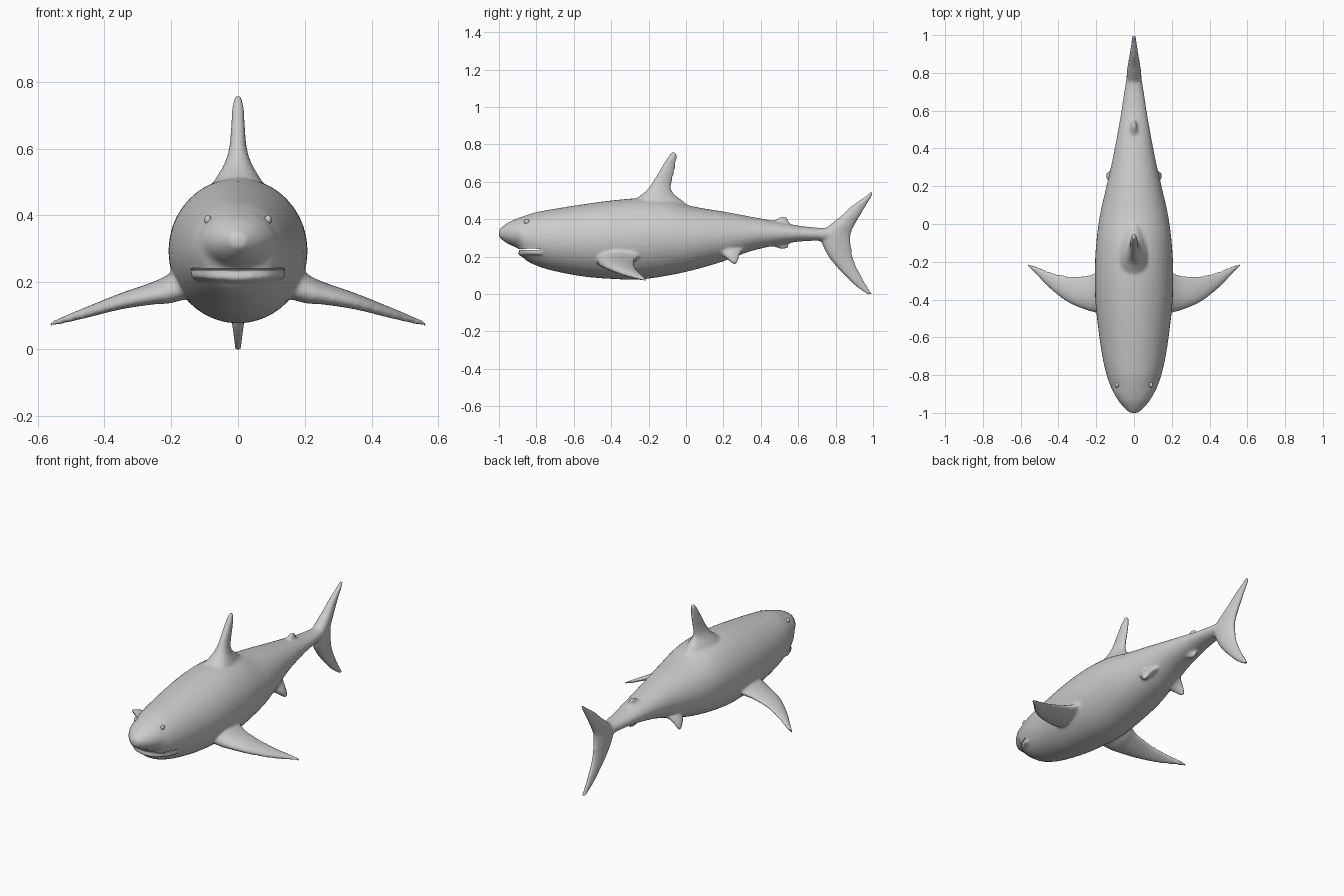
import bpy, math
from mathutils import Vector

if "Cube" in bpy.data.objects:
    bpy.data.objects.remove(bpy.data.objects["Cube"])


def spline(rows, steps=6):
    """Catmull-Rom interpolation through rows of numbers."""
    out = []
    for i in range(len(rows) - 1):
        a, b, c, d = (rows[max(0, min(len(rows) - 1, i + k))] for k in (-1, 0, 1, 2))
        for s in range(steps):
            t = s / steps
            out.append([0.5 * (2*q + (r-p)*t + (2*p-5*q+4*r-e)*t*t + (3*q-p-3*r+e)*t**3)
                        for p, q, r, e in zip(a, b, c, d)])
    return out + [list(rows[-1])]


def loft(name, rings):
    n = len(rings[0])
    verts = [v for ring in rings for v in ring]
    faces = [(i*n + j, i*n + (j+1) % n, (i+1)*n + (j+1) % n, (i+1)*n + j)
             for i in range(len(rings) - 1) for j in range(n)]
    faces += [tuple(range(n))[::-1], tuple(range(len(verts) - n, len(verts)))]
    me = bpy.data.meshes.new(name)
    me.from_pydata(verts, [], faces)
    ob = bpy.data.objects.new(name, me)
    bpy.context.collection.objects.link(ob)
    bpy.context.view_layer.objects.active = ob
    ob.select_set(True)
    bpy.ops.object.mode_set(mode='EDIT')
    bpy.ops.mesh.select_all(action='SELECT')
    bpy.ops.mesh.normals_make_consistent(inside=False)
    bpy.ops.object.mode_set(mode='OBJECT')
    ob.select_set(False)
    return ob


def fin(name, rows, axis, side=1, n=20):
    """rows: leading xyz, trailing xyz, half thickness along axis."""
    rings = []
    for r in spline(rows):
        lead, trail = Vector(r[:3]), Vector(r[3:6])
        ring = []
        for k in range(n):
            a = 2 * math.pi * k / n
            p = (lead + trail)/2 + (trail - lead)/2*math.cos(a) \
                + Vector(axis) * max(r[6], .008) * math.sin(a) * (1 - .3*math.cos(a))
            ring.append((p.x * side, p.y, p.z))
        rings.append(ring)
    return loft(name, rings)


def upright(name, rows):
    """Fin on the centre plane; rows: z, leading y, trailing y, half thickness."""
    return fin(name, [(0, l, z, 0, t, z, h) for z, l, t, h in rows], (1, 0, 0))


# body: y, top z, bottom z, half width
stations = [(-1.0, .345, .305, .022), (-.975, .365, .283, .05), (-.94, .388, .262, .08),
            (-.895, .407, .240, .107), (-.865, .418, .188, .122), (-.8, .438, .152, .145),
            (-.7, .456, .122, .168), (-.55, .48, .094, .19), (-.4, .50, .081, .205),
            (-.25, .512, .078, .208), (-.1, .503, .098, .20), (.05, .466, .131, .18),
            (.2, .441, .175, .146), (.35, .413, .23, .112), (.5, .385, .264, .084),
            (.6, .366, .28, .067), (.7, .355, .285, .052), (.78, .353, .282, .037),
            (.86, .335, .295, .014)]
rings = []
for y, top, bot, w in spline(stations):
    rings.append([(w*math.cos(a), y, (top+bot)/2 + (top-bot)/2*math.sin(a))
                  for a in (2*math.pi*k/40 for k in range(40))])
body = loft("shark_body", rings)

# fins on the centre plane
parts = [
    upright("dorsal_fin", [(.44, -.34, .06, .09), (.50, -.28, -.02, .07), (.55, -.215, -.075, .042),
                           (.60, -.178, -.075, .026), (.67, -.136, -.058, .02),
                           (.73, -.098, -.05, .016), (.758, -.078, -.052, .009)]),
    upright("tail_fin", [(-.002, .972, .997, .01), (.04, .91, .972, .014), (.08, .868, .947, .018),
                         (.175, .78, .90, .026), (.25, .735, .884, .034), (.32, .72, .882, .038),
                         (.37, .77, .903, .034), (.42, .832, .932, .026), (.47, .885, .963, .019),
                         (.52, .955, .993, .014), (.548, .99, 1.004, .009)]),
    upright("second_dorsal_fin", [(.36, .42, .57, .03), (.39, .465, .55, .018),
                                  (.415, .512, .54, .01)]),
    upright("anal_fin", [(.30, .40, .56, .03), (.265, .44, .55, .018), (.24, .51, .545, .01)]),
]

# paired fins
for s, label in ((1, "left"), (-1, "right")):
    parts.append(fin("pectoral_fin_" + label, [
        (.12, -.49, .20, .12, -.22, .24, .05), (.20, -.47, .172, .20, -.255, .20, .042),
        (.25, -.457, .16, .25, -.272, .182, .032), (.35, -.415, .138, .35, -.275, .152, .023),
        (.45, -.338, .107, .45, -.25, .117, .016), (.52, -.265, .086, .52, -.221, .091, .011),
        (.563, -.222, .074, .563, -.212, .075, .008)], (0, 0, 1), s))
    parts.append(fin("pelvic_fin_" + label, [
        (.07, .14, .24, .07, .32, .25, .03), (.105, .185, .215, .105, .295, .22, .024),
        (.128, .218, .19, .128, .283, .19, .018), (.142, .25, .162, .142, .275, .162, .01)],
        (.75, 0, .65), s))

# lower lip
lip_pts = [(-.132, -.775, .222), (-.112, -.835, .224), (-.065, -.873, .219), (0, -.884, .216),
           (.065, -.873, .219), (.112, -.835, .224), (.132, -.775, .222)]
lip_rings = []
for p in spline(lip_pts):
    out = Vector((p[0], p[1] + .72, 0)).normalized()
    lip_rings.append([tuple(Vector(p) + .014*(out*math.cos(a) + Vector((0, 0, math.sin(a))))
                            for a in (2*math.pi*k/10 for k in range(10)))])
parts.append(loft("lower_lip", [[tuple(v) for v in r[0]] for r in lip_rings]))

# fuse the parts into one smooth skin
for ob in parts + [body]:
    ob.select_set(True)
bpy.context.view_layer.objects.active = body
bpy.ops.object.join()
rm = body.modifiers.new("fuse", 'REMESH')
rm.mode = 'VOXEL'
rm.voxel_size = .0085
sm = body.modifiers.new("blend", 'SMOOTH')
sm.factor = .5
sm.iterations = 6

# mouth slit
bpy.ops.mesh.primitive_uv_sphere_add(segments=32, ring_count=16, location=(0, -.80, .239))
cutter = bpy.context.object
cutter.name = "mouth_cutter"
cutter.scale = (.146, .10, .009)
cut = body.modifiers.new("mouth", 'BOOLEAN')
cut.operation = 'DIFFERENCE'
cut.object = cutter
bpy.context.view_layer.update()
bpy.ops.object.select_all(action='DESELECT')
body.select_set(True)
bpy.context.view_layer.objects.active = body
for m in ("fuse", "blend", "mouth"):
    bpy.ops.object.modifier_apply(modifier=m)
bpy.data.objects.remove(cutter)
bpy.ops.object.shade_smooth_by_angle(angle=math.radians(50))

# eyes
for s, label in ((1, "left"), (-1, "right")):
    bpy.ops.mesh.primitive_uv_sphere_add(segments=16, ring_count=10, radius=1,
                                         location=(s*.09, -.852, .387))
    eye = bpy.context.object
    eye.name = "eye_" + label
    eye.scale = (.011, .014, .014)
    bpy.ops.object.shade_smooth()
